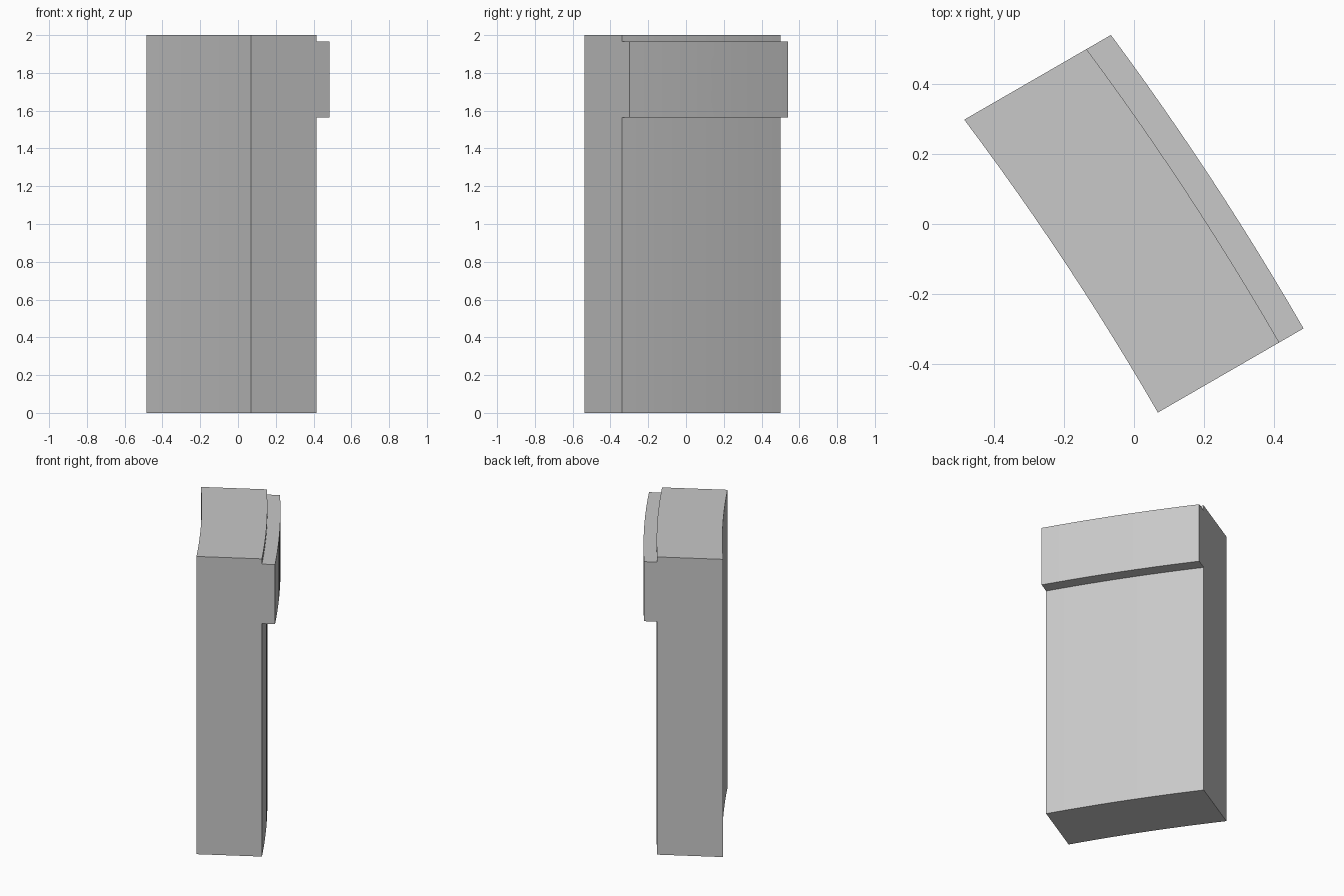
import bpy, bmesh, math

old = bpy.data.objects.get("Cube")
if old:
    bpy.data.objects.remove(old, do_unlink=True)

TURN = math.radians(30)      # the block stands turned about z
RADIUS = 8.27                # inner face radius; its centre lies level with one end
INNER = -0.21                # inner face position at that end
SEGMENTS = 12
HOLE_Z = 1.785

grey = bpy.data.materials.new("plain_grey")
grey.use_nodes = True
grey.diffuse_color = (0.58, 0.58, 0.58, 1)
grey.node_tree.nodes["Principled BSDF"].inputs["Base Color"].default_value = grey.diffuse_color


def finish(name, bm):
    bmesh.ops.recalc_face_normals(bm, faces=bm.faces)
    mesh = bpy.data.meshes.new(name)
    bm.to_mesh(mesh)
    bm.free()
    mesh.materials.append(grey)
    obj = bpy.data.objects.new(name, mesh)
    obj.rotation_euler.z = TURN
    bpy.context.collection.objects.link(obj)
    return obj


def arc(offset):
    """Concentric arc, cut by parallel ends one unit apart."""
    r = RADIUS + offset
    points = []
    for i in range(SEGMENTS + 1):
        s = i / SEGMENTS
        points.append((INNER - RADIUS + math.sqrt(r * r - s * s), s - 0.5))
    return points


def curved_slab(name, near, far, bottom, top):
    bm = bmesh.new()
    outline = arc(near) + arc(far)[::-1]
    face = bm.faces.new([bm.verts.new((x, y, bottom)) for x, y in outline])
    made = bmesh.ops.extrude_face_region(bm, geom=[face])["geom"]
    verts = [g for g in made if isinstance(g, bmesh.types.BMVert)]
    bmesh.ops.translate(bm, verts=verts, vec=(0, 0, top - bottom))
    return finish(name, bm)


def drill(name, radius, start, end):
    """Cylinder across the thickness of the block."""
    bm = bmesh.new()
    bmesh.ops.create_cone(bm, cap_ends=True, segments=48, radius1=radius,
                          radius2=radius, depth=end - start)
    for v in bm.verts:
        x, y, z = v.co
        v.co = (z + (start + end) / 2, y, x + HOLE_Z)
    return finish(name, bm)


def combine(target, tool, operation):
    mod = target.modifiers.new(tool.name, "BOOLEAN")
    mod.operation = operation
    mod.solver = "EXACT"
    mod.object = tool
    tool.hide_render = True
    bpy.context.view_layer.update()
    bpy.context.view_layer.objects.active = target
    bpy.ops.object.modifier_apply(modifier=mod.name)
    bpy.data.objects.remove(tool, do_unlink=True)


# Main curved block with the raised band near its top
block = curved_slab("curved_block", 0, 0.4, 0, 2)
combine(block, curved_slab("raised_band", 0.3, 0.48, 1.565, 1.965), "UNION")

# Through hole with a wide shallow counterbore on the inner side
combine(block, drill("bolt_hole", 0.082, -0.6, 0.6), "DIFFERENCE")
combine(block, drill("counterbore", 0.162, -0.6, -0.175), "DIFFERENCE")

# Smooth curves, sharp corners
bpy.ops.object.select_all(action="DESELECT")
block.select_set(True)
bpy.context.view_layer.objects.active = block
bpy.ops.object.shade_smooth_by_angle(angle=math.radians(30))
